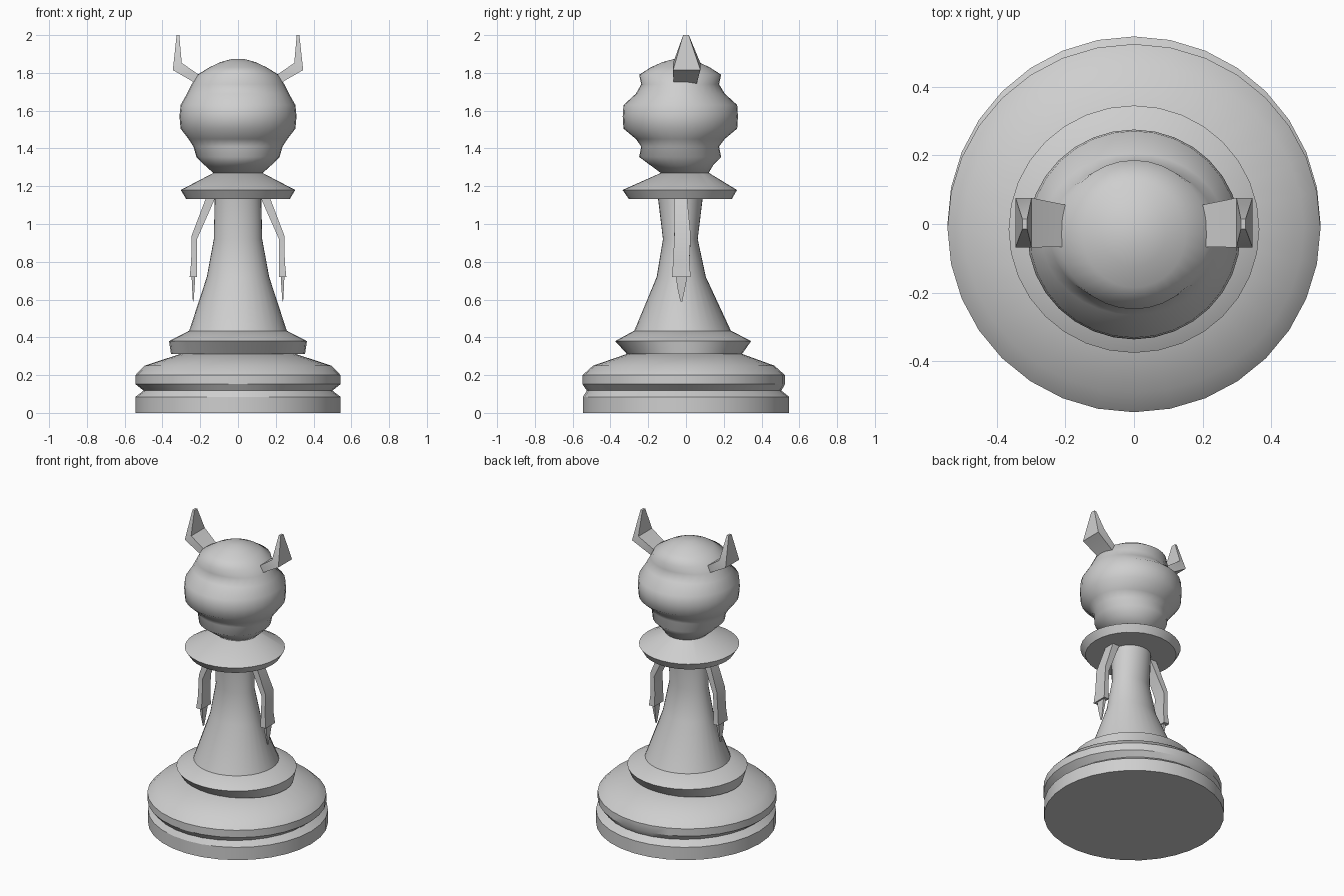
import bpy, bmesh, math

SIDES = 32
stone = bpy.data.materials.new("grey stone")
stone.diffuse_color = (0.62, 0.62, 0.62, 1)


def loft(name, sections, angle):
    """Skin a list of equal-length point loops and cap both ends."""
    bm = bmesh.new()
    loops = [[bm.verts.new(p) for p in s] for s in sections]
    n = len(loops[0])
    for a, b in zip(loops, loops[1:]):
        for i in range(n):
            j = (i + 1) % n
            bm.faces.new((a[i], a[j], b[j], b[i]))
    bm.faces.new(loops[0][::-1])
    bm.faces.new(loops[-1])
    bmesh.ops.recalc_face_normals(bm, faces=bm.faces)
    mesh = bpy.data.meshes.new(name)
    bm.to_mesh(mesh)
    bm.free()
    mesh.materials.append(stone)
    obj = bpy.data.objects.new(name, mesh)
    bpy.context.collection.objects.link(obj)
    bpy.ops.object.select_all(action='DESELECT')
    obj.select_set(True)
    bpy.context.view_layer.objects.active = obj
    bpy.ops.object.shade_smooth_by_angle(angle=math.radians(angle))
    return obj


def turned(name, rings, angle=30):
    """Turned part; each ring is (height, x radius, y radius, y centre)."""
    turn = [2 * math.pi * i / SIDES for i in range(SIDES)]
    return loft(name, [[(rx * math.cos(t), cy + ry * math.sin(t), z) for t in turn]
                       for z, rx, ry, cy in rings], angle)


def limb(name, sections, side, angle):
    """Side part; each section is (outer x, z, inner x, z, y min, y max)."""
    return loft(name, [[(side * xo, y0, zo), (side * xo, y1, zo),
                        (side * xi, y1, zi), (side * xi, y0, zi)]
                       for xo, zo, xi, zi, y0, y1 in sections], angle)


# Grooved foot and the stepped ring above it
turned("base", [
    (0, .543, .546, 0), (.085, .543, .546, 0), (.118, .50, .515, -.01),
    (.152, .543, .536, -.012), (.2, .543, .536, -.012),
    (.25, .495, .48, -.012), (.312, .305, .305, -.008)])
turned("base_ring", [
    (.312, .355, .305, -.008), (.38, .365, .36, -.015), (.434, .26, .258, -.018)])

# Tapering body, pinched front to back at the waist
turned("body", [
    (.43, .26, .258, -.018), (.72, .165, .13, -.025), (.92, .128, .092, -.03),
    (1.15, .123, .12, -.03)])

# Flared collar
turned("collar", [
    (1.133, .275, .273, -.03), (1.18, .303, .303, -.033), (1.273, .125, .122, -.005)])

# Bulging head with grooves above and below the middle band
turned("head", [
    (1.265, .125, .122, -.005), (1.31, .175, .165, -.022), (1.355, .22, .217, -.031),
    (1.41, .236, .206, -.031), (1.45, .262, .235, -.03), (1.505, .304, .301, -.03),
    (1.57, .31, .305, -.03), (1.63, .304, .301, -.03), (1.69, .27, .235, -.03),
    (1.74, .245, .206, -.031), (1.79, .215, .217, -.031), (1.83, .15, .155, -.03),
    (1.857, .093, .095, -.03), (1.873, .035, .035, -.03)], 75)

for side, label in ((-1, "left"), (1, "right")):
    # Bent horn: root, elbow, tip
    limb(label + "_horn", [
        (.17, 1.70, .15, 1.76, -.065, .055), (.215, 1.74, .20, 1.785, -.067, .056),
        (.345, 1.815, .298, 1.853, -.068, .076), (.325, 2.0, .311, 2.0, -.015, .015)],
        side, 50)
    # Thin hanging arm: shoulder, elbow, cuff
    limb(label + "_arm", [
        (.165, 1.15, .115, 1.15, -.065, .005), (.245, .94, .217, .92, -.062, .025),
        (.248, .8, .217, .8, -.068, .018), (.256, .72, .217, .72, -.075, .025)],
        side, 30)
    # Pointed hand
    limb(label + "_hand", [
        (.246, .73, .226, .73, -.055, .008), (.243, .66, .23, .66, -.045, -.005),
        (.239, .59, .235, .59, -.03, -.02)], side, 30)
